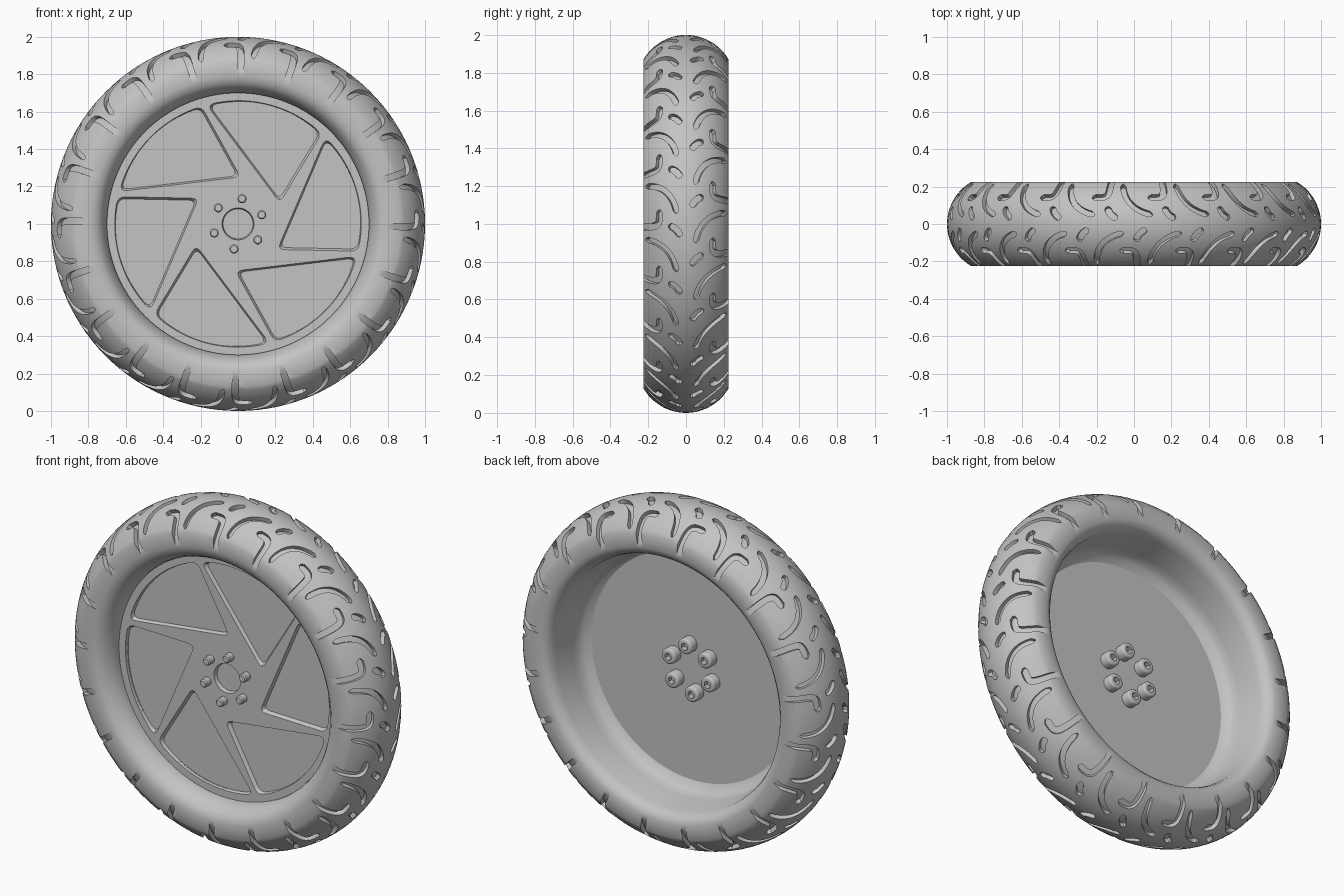
import bpy, bmesh
from math import sin, cos, pi, radians, sqrt
from mathutils import Vector, Matrix
from mathutils.geometry import interpolate_bezier

old = bpy.data.objects.get("Cube")
if old:
    bpy.data.objects.remove(old, do_unlink=True)

grey = bpy.data.materials.new("mid_grey")
grey.use_nodes = True
grey.diffuse_color = (0.55, 0.55, 0.55, 1)
grey.node_tree.nodes["Principled BSDF"].inputs["Base Color"].default_value = grey.diffuse_color

CROWN = 0.26               # radius of the tread's rounded cross-section
CROWN_MID = 0.74           # distance of its centre from the axle
EDGE = radians(60)         # where the tread meets the sidewall
REPEATS = 20
FRONT, BACK = -0.10, -0.07  # faces of the wheel disc


def around(r, y, angle):
    return Vector((r * cos(angle), y, 1 + r * sin(angle)))


def make(name, bm):
    bmesh.ops.recalc_face_normals(bm, faces=bm.faces)
    mesh = bpy.data.meshes.new(name)
    bm.to_mesh(mesh)
    bm.free()
    obj = bpy.data.objects.new(name, mesh)
    bpy.context.collection.objects.link(obj)
    mesh.materials.append(grey)
    return obj


def smooth(obj, degrees=35):
    bpy.ops.object.select_all(action='DESELECT')
    bpy.context.view_layer.objects.active = obj
    obj.select_set(True)
    bpy.ops.object.shade_smooth_by_angle(angle=radians(degrees))


def carve(obj, cutter):
    mod = obj.modifiers.new("carve", 'BOOLEAN')
    mod.operation, mod.solver, mod.object = 'DIFFERENCE', 'EXACT', cutter
    graph = bpy.context.evaluated_depsgraph_get()
    mesh = bpy.data.meshes.new_from_object(obj.evaluated_get(graph))
    obj.modifiers.clear()
    obj.data = mesh
    bpy.data.objects.remove(cutter, do_unlink=True)


def lathe(name, profile, segments):
    bm = bmesh.new()
    rings = [[bm.verts.new(around(r, y, 2 * pi * i / segments)) for r, y in profile]
             for i in range(segments)]
    n = len(profile)
    for i in range(segments):
        a, b = rings[i], rings[(i + 1) % segments]
        for j in range(n):
            k = (j + 1) % n
            bm.faces.new((a[j], a[k], b[k], b[j]))
    return make(name, bm)


def cylinder(bm, r1, r2, y1, y2, x=0, z=0, sides=24):
    place = Matrix.Translation((x, (y1 + y2) / 2, 1 + z)) @ Matrix.Rotation(-pi / 2, 4, 'X')
    bmesh.ops.create_cone(bm, cap_ends=True, segments=sides, radius1=r1, radius2=r2,
                          depth=y2 - y1, matrix=place)


# Tyre: rounded tread, flat sidewalls, curved bead on both sides
crown = [(CROWN_MID + CROWN * cos(a), CROWN * sin(a))
         for a in [EDGE * (i / 12 - 1) for i in range(25)]]
back_bead = [(0.79, 0.225), (0.765, 0.215), (0.745, 0.195), (0.732, 0.16), (0.72, 0.02),
             (0.712, -0.02), (0.695, -0.05), (0.66, BACK), (0.655, -0.085)]
front_bead = [(0.70, -0.09), (0.70, -0.12), (0.71, -0.155), (0.73, -0.19),
              (0.755, -0.215), (0.79, -0.225)]
tyre = lathe("tyre", crown + back_bead + front_bead, 120)


# Tread grooves: ribbons laid over the crown as (outward distance, distance round)
def groove(bm, controls, half_width, side, turn):
    path = interpolate_bezier(*[Vector((v, u, 0)) for v, u in controls], 18)
    last = len(path) - 1
    sections = []
    for i, p in enumerate(path):
        along = (path[min(i + 1, last)] - path[max(i - 1, 0)]).normalized()
        near = min((p - path[0]).length, (p - path[-1]).length, half_width) / half_width
        wide = half_width * sqrt(max(0.1, 1 - (1 - near) ** 2))
        across = Vector((-along.y, along.x, 0)) * wide
        section = []
        for q, lift in ((p - across, -0.025), (p + across, -0.025),
                        (p + across, 0.04), (p - across, 0.04)):
            phi, rad = q.x / CROWN, CROWN + lift
            section.append(bm.verts.new(
                around(CROWN_MID + rad * cos(phi), side * rad * sin(phi), turn + q.y)))
        sections.append(section)
    for a, b in zip(sections, sections[1:]):
        for j in range(4):
            k = (j + 1) % 4
            bm.faces.new((a[j], a[k], b[k], b[j]))
    bm.faces.new(sections[0])
    bm.faces.new(sections[-1])


pill = [(0.03, 0.09), (0.045, 0.125), (0.065, 0.14), (0.095, 0.145)]
sweep = [(0.05, -0.10), (0.07, 0.0), (0.13, 0.06), (0.25, 0.065)]
hook = [(0.36, 0.14), (0.14, 0.14), (0.15, 0.13), (0.15, 0.235)]
bm = bmesh.new()
for i in range(REPEATS):
    for side, shift in ((1, 0), (-1, 0.5)):
        turn = 2 * pi * (i + shift) / REPEATS
        for controls, half_width in ((pill, 0.018), (sweep, 0.016), (hook, 0.019)):
            groove(bm, controls, half_width, side, turn)
carve(tyre, make("groove_cutter", bm))
smooth(tyre)

# Wheel disc
bm = bmesh.new()
cylinder(bm, 0.71, 0.71, FRONT, BACK, sides=120)
disc = make("wheel_disc", bm)


# Pocket outline: two straight sides and an outer arc, with rounded corners
def pocket_outline():
    def polar(r, deg):
        return Vector((r * cos(radians(deg)), r * sin(radians(deg))))
    inner, low, high = polar(0.25, -34), polar(0.66, -13), polar(0.66, 45)
    arc = [polar(0.66, d) for d in range(-9, 42, 2)]
    pts = []
    for before, corner, after in ((high, inner, low), (inner, low, arc[0])):
        a = corner + (before - corner).normalized() * 0.04
        b = corner + (after - corner).normalized() * 0.04
        pts += [a * (1 - t) ** 2 + corner * 2 * t * (1 - t) + b * t * t
                for t in (0, 0.25, 0.5, 0.75, 1)]
    pts += arc[1:-1]
    b = high + (inner - high).normalized() * 0.045
    pts += [arc[-1] * (1 - t) ** 2 + high * 2 * t * (1 - t) + b * t * t
            for t in (0, 0.25, 0.5, 0.75, 1)]
    return pts


# Six recessed pockets with sloping walls, and the hub recess
outline = pocket_outline()
middle = sum(outline, Vector((0, 0))) / len(outline)
bm = bmesh.new()
for i in range(6):
    spin = Matrix.Rotation(i * pi / 3, 2)
    loops = []
    for scale, y in ((1.01, FRONT - 0.01), (0.95, FRONT + 0.02)):
        flat = [spin @ (middle + (p - middle) * scale) for p in outline]
        loops.append([bm.verts.new((p.x, y, 1 + p.y)) for p in flat])
    top, floor = loops
    bm.faces.new(top)
    bm.faces.new(floor)
    for j in range(len(top)):
        k = (j + 1) % len(top)
        bm.faces.new((top[j], top[k], floor[k], floor[j]))
cylinder(bm, 0.088, 0.08, FRONT - 0.01, FRONT + 0.022, sides=40)
carve(disc, make("pocket_cutter", bm))
smooth(disc, 30)

# Six bolts: shank tips at the front, socket heads at the back
for i in range(6):
    angle = radians(21 + 60 * i)
    x, z = 0.136 * cos(angle), 0.136 * sin(angle)
    bm = bmesh.new()
    cylinder(bm, 0.018, 0.024, FRONT - 0.045, FRONT - 0.038, x, z)
    cylinder(bm, 0.024, 0.024, FRONT - 0.038, BACK, x, z)
    make_shank = make("bolt_shank_%d" % (i + 1), bm)
    smooth(make_shank)
    bm = bmesh.new()
    cylinder(bm, 0.045, 0.045, BACK - 0.005, BACK + 0.055, x, z, 32)
    rim = [e for e in bm.edges if all(v.co.y > BACK for v in e.verts)]
    bmesh.ops.bevel(bm, geom=rim, offset=0.012, segments=3, affect='EDGES', profile=0.5)
    head = make("bolt_head_%d" % (i + 1), bm)
    bm = bmesh.new()
    cylinder(bm, 0.022, 0.022, BACK + 0.025, BACK + 0.08, x, z, 6)
    carve(head, make("socket_cutter", bm))
    smooth(head)
